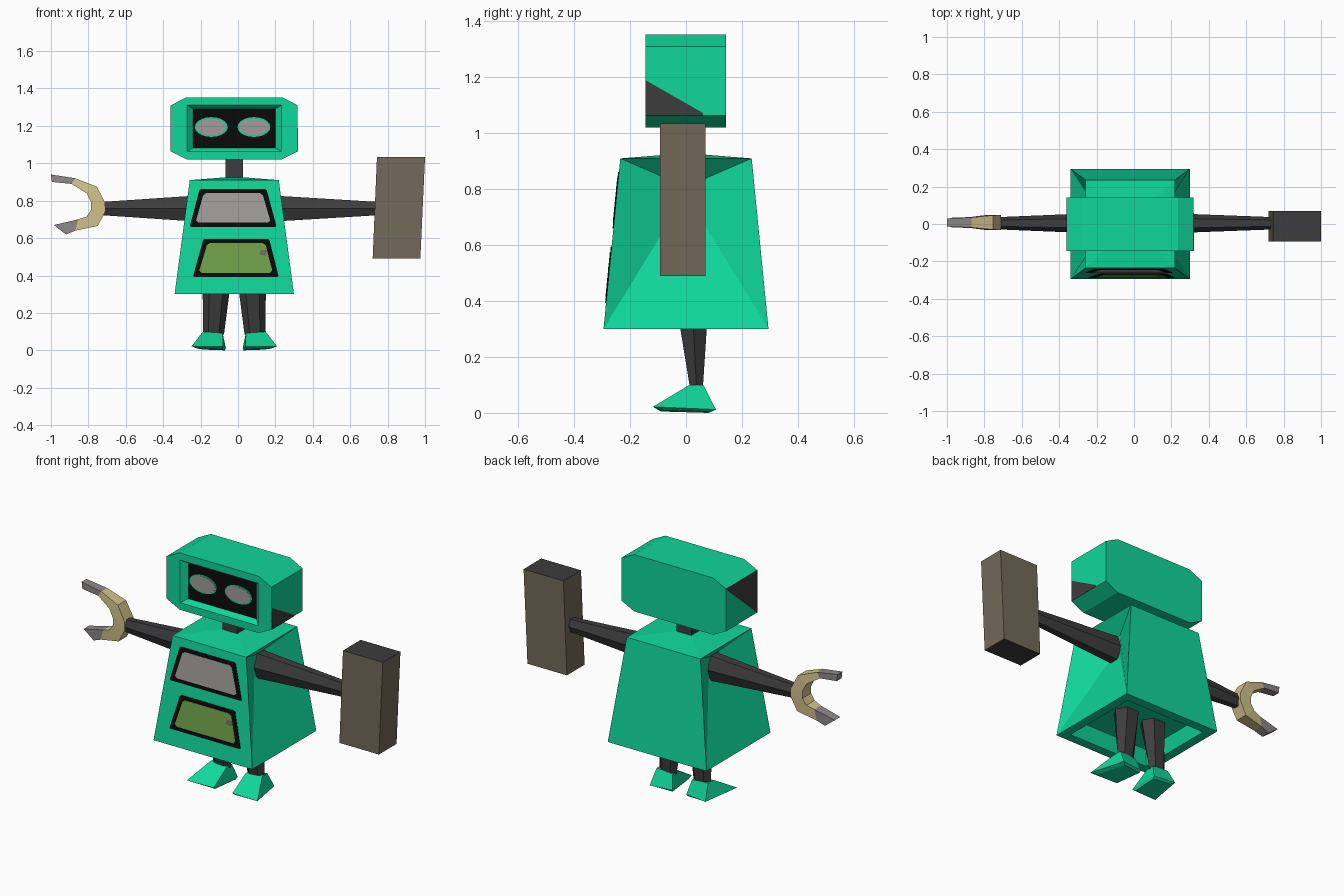
import bpy, bmesh, math
from mathutils import Vector

if "Cube" in bpy.data.objects:
    bpy.data.objects.remove(bpy.data.objects["Cube"])

CX = -0.02  # symmetry plane of head, body and legs


def mat(name, r, g, b):
    m = bpy.data.materials.new(name)
    m.diffuse_color = (r, g, b, 1)
    m.use_nodes = True
    m.node_tree.nodes["Principled BSDF"].inputs["Base Color"].default_value = m.diffuse_color
    return m


GREEN = mat("green", 0.005, 0.68, 0.32)
DARK = mat("dark_grey", 0.046, 0.046, 0.048)
BLACK = mat("black", 0.003, 0.003, 0.003)
GREY = mat("light_grey", 0.36, 0.335, 0.335)
OLIVE = mat("olive_green", 0.165, 0.36, 0.07)
BROWN = mat("taupe", 0.172, 0.142, 0.1)
CREAM = mat("cream", 0.64, 0.54, 0.26)
STEEL = mat("steel_grey", 0.27, 0.25, 0.245)


def finish(name, bm, mats, rule=None):
    bmesh.ops.remove_doubles(bm, verts=bm.verts, dist=0.0005)
    bmesh.ops.recalc_face_normals(bm, faces=bm.faces)
    bm.normal_update()
    me = bpy.data.meshes.new(name)
    for m in mats:
        me.materials.append(m)
    if rule:
        for f in bm.faces:
            f.material_index = rule(f)
    bm.to_mesh(me)
    bm.free()
    ob = bpy.data.objects.new(name, me)
    bpy.context.collection.objects.link(ob)
    return ob


def loft_bm(rings):
    """Skin between equal-length rings and cap both ends."""
    bm = bmesh.new()
    vs = [[bm.verts.new(p) for p in r] for r in rings]
    n = len(rings[0])
    for a, b in zip(vs, vs[1:]):
        for i in range(n):
            j = (i + 1) % n
            bm.faces.new((a[i], a[j], b[j], b[i]))
    bm.faces.new(vs[0][::-1])
    bm.faces.new(vs[-1])
    return bm


def loft(name, rings, mats, rule=None):
    return finish(name, loft_bm(rings), mats, rule)


def plate(name, pts, m, t):
    """Thin flat plate, t thick on both sides of its outline."""
    pts = [Vector(p) for p in pts]
    n = (pts[1] - pts[0]).cross(pts[2] - pts[1]).normalized() * t
    return loft(name, [[p - n for p in pts], [p + n for p in pts]], [m])


def rect(hx, hy, z):
    return [(CX - hx, -hy, z), (CX + hx, -hy, z), (CX + hx, hy, z), (CX - hx, hy, z)]


# --- head: octagonal box with a tapered face recess
ZH = 1.187


def head_ring(y, ax, bx, az, bz):
    q = [(bx, az), (ax, bz)]
    pts = q + [(x, -z) for x, z in q[::-1]]
    pts += [(-x, -z) for x, z in q] + [(-x, z) for x, z in q[::-1]]
    return [(CX + x, y, ZH + z) for x, z in pts]


FY = -0.115
loft("head", [head_ring(0.143, 0.338, 0.255, 0.166, 0.124),
              head_ring(-0.145, 0.338, 0.255, 0.166, 0.124),
              head_ring(-0.145, 0.253, 0.253, 0.124, 0.124),
              head_ring(FY, 0.22, 0.22, 0.104, 0.104)],
     [GREEN, BLACK],
     lambda f: int(f.normal.y < -0.9 and f.calc_center_median().y > -0.13))
for side, x in (("left", -0.133), ("right", 0.095)):
    for part, rx, rz, m, t in (("eye_rim", 0.088, 0.053, GREEN, 0.003),
                               ("eye", 0.08, 0.045, GREY, 0.0045)):
        plate(f"{side}_{part}",
              [(x - 0.01 + rx * math.cos(a), FY, 1.194 + rz * math.sin(a))
               for a in (math.tau * i / 20 for i in range(20))], m, t)
# dark patches on the sides of the head
plate("right_head_patch", [(0.318, -0.145, 1.063), (0.318, 0.06, 1.063),
                           (0.318, 0.06, 1.073), (0.318, -0.145, 1.19)], DARK, 0.002)
plate("left_head_patch", [(-0.358, 0.143, 1.31), (-0.358, -0.145, 1.31),
                          (-0.358, -0.145, 1.063)], DARK, 0.002)

# --- neck
loft("neck", [rect(0.048, 0.048, 0.88), rect(0.048, 0.048, 1.04)], [DARK])

# --- body: hollow bottom, sides folded inwards to the arm sockets
bm = loft_bm([rect(0.24, 0.21, 0.38), rect(0.265, 0.24, 0.3), rect(0.319, 0.295, 0.3),
              rect(0.238, 0.235, 0.91), rect(0.05, 0.05, 0.925)])
bm.normal_update()
sides = [f for f in bm.faces if abs(f.normal.x) > 0.9 and f.calc_area() > 0.2]
bmesh.ops.inset_individual(bm, faces=sides, thickness=0.1)
for f in sides:
    s = 1 if f.normal.x > 0 else -1
    for v in f.verts:
        v.co = (CX + s * 0.16, math.copysign(0.05, v.co.y), 0.83 if v.co.z > 0.6 else 0.7)
finish("body", bm, [GREEN])


# --- chest panels lying on the sloped front
def on_front(pts):
    return [(x, -0.295 + (z - 0.3) * 0.0984, z) for x, z in pts]


def panel(name, z0, z1, xb, xt, m):
    def outline(d, c):
        b0, b1, t0, t1 = xb[0] + d * 1.5, xb[1] - d * 1.5, xt[0] + d, xt[1] - d
        lo, hi = z0 + d, z1 - d
        return on_front([(b0 + c, lo), (b1 - c, lo), (b1, lo + c), (t1 + c * 0.3, hi - c),
                         (t1 - c, hi), (t0 + c, hi), (t0 - c * 0.3, hi - c), (b0, lo + c)])
    plate(name + "_frame", outline(0, 0.006), BLACK, 0.003)
    plate(name + "_screen", outline(0.022, 0.012), m, 0.0045)


panel("upper_panel", 0.66, 0.862, (-0.257, 0.205), (-0.205, 0.152), GREY)
panel("lower_panel", 0.392, 0.595, (-0.24, 0.216), (-0.185, 0.167), OLIVE)
plate("panel_mark", on_front([(0.115, 0.51), (0.15, 0.505), (0.155, 0.535), (0.12, 0.535)]),
      BROWN, 0.0049)


# --- arms: six-sided tapers
def hexa(x, ry, rz):
    return [(x, 0.004 + ry * math.cos(math.tau * i / 6) ,
             0.758 + rz * math.sin(math.tau * i / 6) / 0.866) for i in range(6)]


for side, x0, x1 in (("left", -0.17, -0.72), ("right", 0.13, 0.74)):
    loft(side + "_arm", [hexa(x0, 0.056, 0.073), hexa(x1, 0.033, 0.036)], [DARK])

# --- claw: curved band with steel tips
claw = [((-1.0, 0.94), (-0.995, 0.9), 0.022), ((-0.87, 0.92), (-0.89, 0.89), 0.027),
        ((-0.755, 0.875), (-0.81, 0.84), 0.038), ((-0.71, 0.79), (-0.785, 0.79), 0.04),
        ((-0.71, 0.74), (-0.785, 0.75), 0.04), ((-0.75, 0.665), (-0.81, 0.715), 0.038),
        ((-0.87, 0.64), (-0.855, 0.7), 0.03), ((-0.92, 0.62), (-0.985, 0.67), 0.025)]
loft("claw", [[(o[0], 0.008 - h, o[1]), (i[0], 0.008 - h, i[1]),
               (i[0], 0.008 + h, i[1]), (o[0], 0.008 + h, o[1])] for o, i, h in claw],
     [CREAM, STEEL], lambda f: int(f.calc_center_median().x < -0.87))

# --- hammer block on the other arm, dark top and bottom
loft("hammer_block", [[(x0, -0.093, z), (x1, -0.093, z), (x1, 0.07, z), (x0, 0.07, z)]
                      for x0, x1, z in ((0.72, 0.975, 0.49), (0.743, 1.0, 1.035))],
     [BROWN, DARK], lambda f: int(abs(f.normal.z) > 0.9))

# --- legs and feet, mirrored
for side, s in (("left", -1), ("right", 1)):
    def leg_ring(x0, x1, y0, y1, z):
        return [(CX + s * ((x0 + x1) / 2 + (x1 - x0) / 2 * math.cos(math.tau * i / 6)),
                 (y0 + y1) / 2 + (y1 - y0) / 2 * math.sin(math.tau * i / 6) / 0.866, z)
                for i in range(6)]
    loft(side + "_leg", [leg_ring(0.015, 0.17, -0.035, 0.08, 0.39),
                         leg_ring(0.055, 0.166, 0.015, 0.06, 0.085)], [DARK])

    def quad(pts):
        return [(CX + s * x, y, z) for x, y, z in pts]
    loft(side + "_foot", [
        quad([(0.065, -0.09, 0.005), (0.2, -0.09, 0.01), (0.16, 0.09, 0.004), (0.05, 0.08, 0)]),
        quad([(0.06, -0.11, 0.02), (0.228, -0.118, 0.022), (0.18, 0.107, 0.012),
              (0.045, 0.09, 0.012)]),
        quad([(0.062, 0.012, 0.092), (0.168, 0.012, 0.1), (0.166, 0.062, 0.1),
              (0.062, 0.062, 0.092)])], [GREEN])
